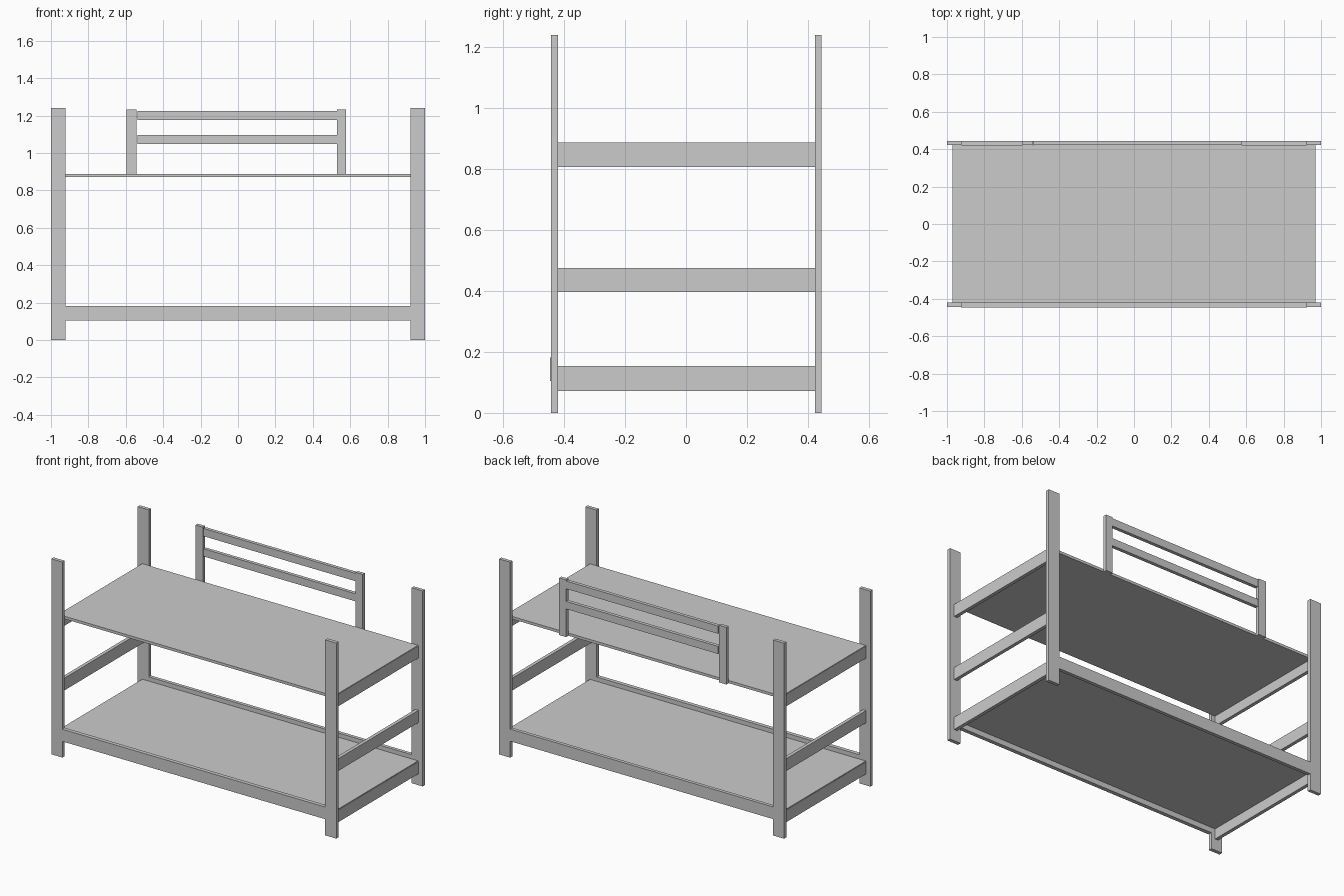
import bpy

if "Cube" in bpy.data.objects:
    bpy.data.objects.remove(bpy.data.objects["Cube"])


def box(name, x, y, z):
    """Axis-aligned box from (min, max) ranges."""
    bpy.ops.mesh.primitive_cube_add(
        size=1, location=[(a + b) / 2 for a, b in (x, y, z)])
    ob = bpy.context.object
    ob.name = name
    ob.scale = [b - a for a, b in (x, y, z)]
    bpy.ops.object.transform_apply(location=False, rotation=False, scale=True)
    return ob


FRONT = (-0.443, -0.420)
BACK = (0.423, 0.445)
INNER = (FRONT[1], BACK[0])

# Four corner posts
for row, y in (("front", FRONT), ("back", BACK)):
    box(row + "_post_left", (-1.0, -0.922), y, (0, 1.24))
    box(row + "_post_right", (0.922, 1.0), y, (0, 1.24))

# Three cross rails at each end
for level, z in (("lower", (0.072, 0.149)), ("middle", (0.397, 0.475)),
                 ("upper", (0.807, 0.884))):
    box(level + "_end_rail_left", (-0.97, -0.948), INNER, z)
    box(level + "_end_rail_right", (0.948, 0.97), INNER, z)

# Lower and upper bed boards
for level, top in (("lower", 0.154), ("upper", 0.887)):
    box(level + "_bed_board", (-0.968, 0.968), INNER, (top - 0.017, top))

# Long side rails of the lower bed
box("front_side_rail", (-0.925, 0.925), (-0.446, -0.421), (0.104, 0.181))
box("back_side_rail", (-0.922, 0.922), BACK, (0.104, 0.181))

# Guard rail at the back of the upper bed
box("guard_post_left", (-0.595, -0.543), BACK, (0.87, 1.232))
box("guard_post_right", (0.53, 0.578), BACK, (0.87, 1.232))
box("guard_rail_top", (-0.537, 0.531), BACK, (1.176, 1.225))
box("guard_rail_bottom", (-0.537, 0.531), BACK, (1.048, 1.096))
